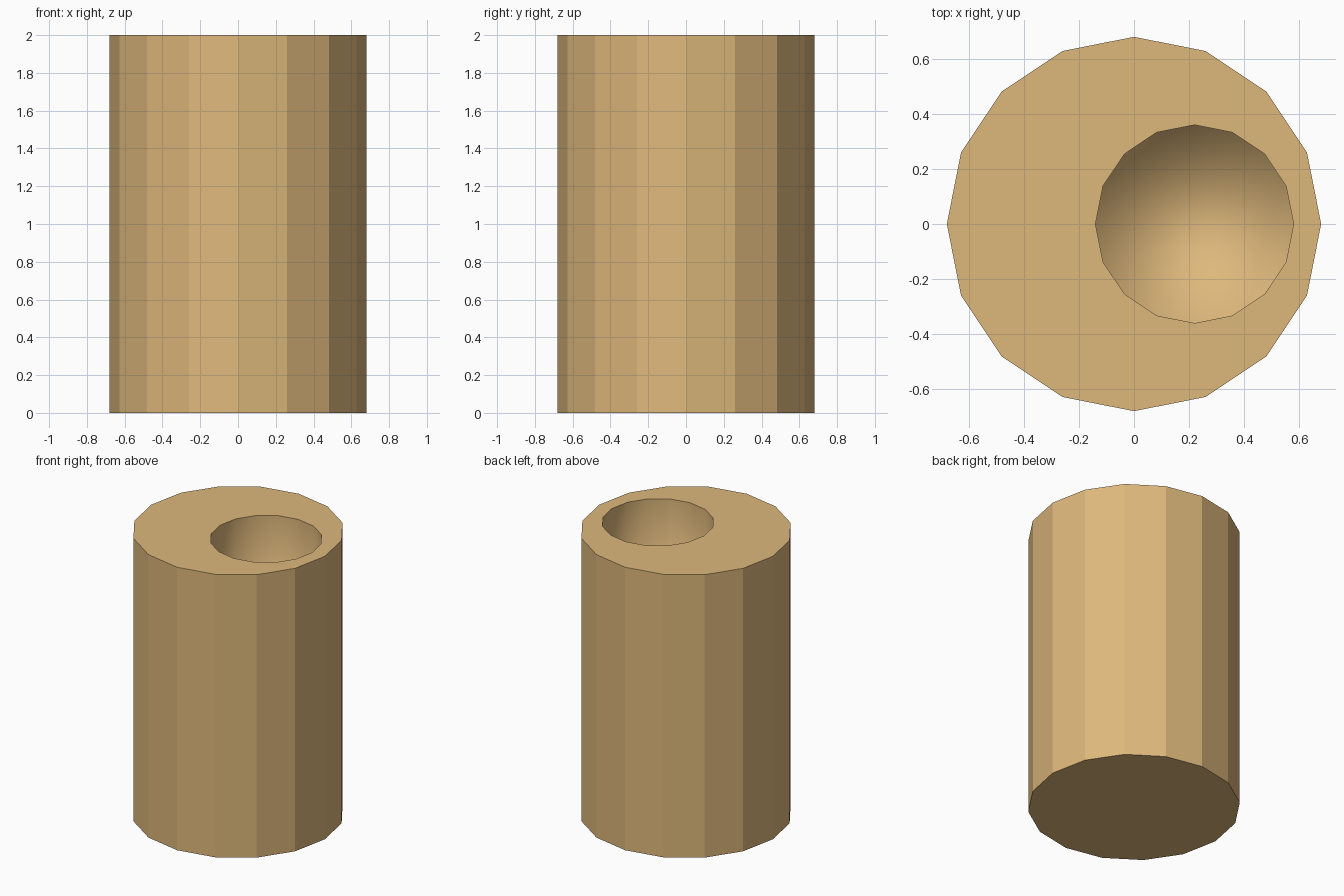
import bpy
import math

if "Cube" in bpy.data.objects:
    bpy.data.objects.remove(bpy.data.objects["Cube"])

SIDES = 16
HEIGHT = 2.0
OUTER_R = 0.68
BORE_R = 0.36
BORE_X = 0.22
BORE_DEPTH = 1.0


def prism(name, radius, z0, z1, x=0.0):
    """Sixteen-sided upright cylinder with a corner on the +x axis."""
    bpy.ops.mesh.primitive_cylinder_add(
        vertices=SIDES, radius=radius, depth=z1 - z0, location=(x, 0, (z0 + z1) / 2))
    obj = bpy.context.object
    obj.name = name
    return obj


# Solid flat-sided body
body = prism("body", OUTER_R, 0, HEIGHT)
wood = bpy.data.materials.new("tan")
wood.diffuse_color = (0.73, 0.48, 0.2, 1)
wood.use_nodes = True
wood.node_tree.nodes["Principled BSDF"].inputs["Base Color"].default_value = wood.diffuse_color
body.data.materials.append(wood)

# Off-centre blind bore with smooth walls
cutter = prism("bore_cutter", BORE_R, HEIGHT - BORE_DEPTH, HEIGHT + 0.2, BORE_X)
cutter.data.materials.append(wood)
for poly in cutter.data.polygons:
    poly.use_smooth = True
cutter.hide_render = True

bore = body.modifiers.new("bore", 'BOOLEAN')
bore.operation = 'DIFFERENCE'
bore.solver = 'EXACT'
bore.object = cutter

# Bake the cut and drop the cutter
bpy.context.view_layer.objects.active = body
bpy.ops.object.modifier_apply(modifier=bore.name)
bpy.data.objects.remove(cutter, do_unlink=True)
